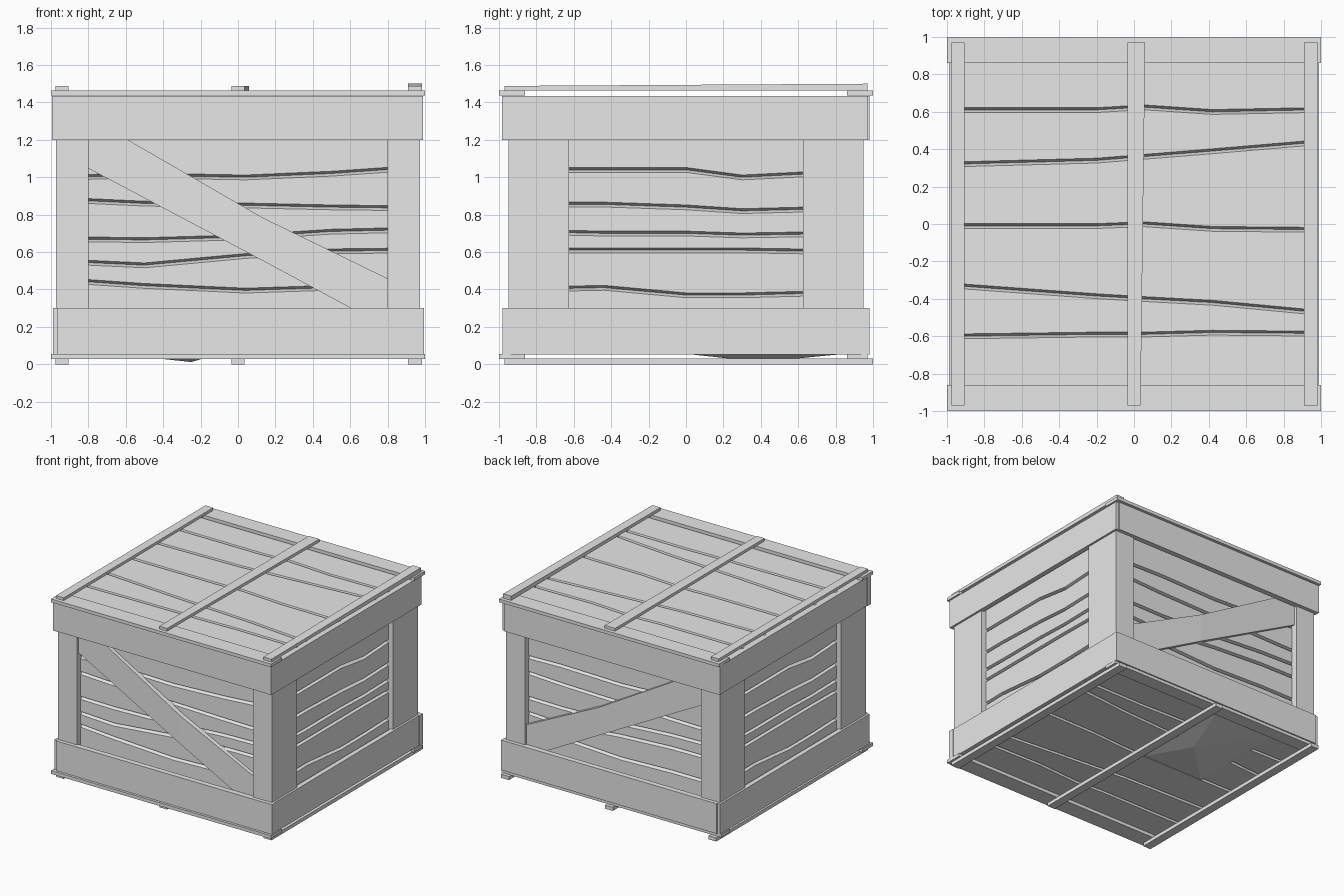
import bpy, bmesh
from math import pi
from mathutils import Matrix, Vector

cube = bpy.data.objects.get("Cube")
if cube:
    bpy.data.objects.remove(cube, do_unlink=True)

# One plain wood grey
wood = bpy.data.materials.new("pale_grey_wood")
wood.use_nodes = True
tone = (0.8, 0.8, 0.8, 1)
wood.diffuse_color = tone
wood.node_tree.nodes["Principled BSDF"].inputs["Base Color"].default_value = tone


def finish(bm, name, matrix=None):
    if matrix:
        bm.transform(matrix)
    bmesh.ops.recalc_face_normals(bm, faces=bm.faces)
    mesh = bpy.data.meshes.new(name)
    bm.to_mesh(mesh)
    bm.free()
    mesh.materials.append(wood)
    obj = bpy.data.objects.new(name, mesh)
    bpy.context.collection.objects.link(obj)
    return obj


def loft(bm, sections):
    """Closed solid through four-point sections."""
    rings = [[bm.verts.new(p) for p in s] for s in sections]
    for a, b in zip(rings, rings[1:]):
        for i in range(4):
            j = (i + 1) % 4
            bm.faces.new((a[i], a[j], b[j], b[i]))
    bm.faces.new(rings[0])
    bm.faces.new(rings[-1])


def board(name, x, y, z, skew=0, rise=0):
    """Box from ranges; skew widens and rise lifts its back end."""
    bm = bmesh.new()
    loft(bm, [[(x[0], v, z[0]), (x[1] + s, v, z[0]),
               (x[1] + s, v, z[1] + r), (x[0], v, z[1] + r)]
              for v, s, r in ((y[0], 0, 0), (y[1], skew, rise))])
    return finish(bm, name)


def plank_panel(name, matrix, stations, seams, low, high, out):
    """Row of planks with wavy, chamfered seams between them."""
    bm = bmesh.new()
    n = len(stations)
    edges = [[low] * n] + seams + [[high] * n]
    for lower, upper in zip(edges, edges[1:]):
        loft(bm, [[(u, a + 0.012, out), (u, b - 0.014, out),
                   (u, b, out - 0.035), (u, a, out - 0.035)]
                  for u, a, b in zip(stations, lower, upper)])
    return finish(bm, name, matrix)


def facing(turns):
    return Matrix.Rotation(turns * pi / 2, 4, "Z") @ Matrix.Rotation(pi / 2, 4, "X")


# Planked walls, top and floor
front_seams = [[.45, .42, .395, .41, .41], [.55, .53, .58, .605, .61],
               [.67, .665, .68, .71, .72], [.88, .86, .85, .84, .835],
               [1.0, 1.01, 1.0, 1.02, 1.05]]
side_seams = [[.4, .41, .37, .37, .385], [.61, .61, .61, .61, .6],
              [.71, .7, .7, .69, .7], [.855, .855, .84, .82, .835],
              [1.04, 1.04, 1.04, 1.0, 1.03]]
top_seams = [[-.6, -.59, -.59, -.58, -.585], [-.33, -.385, -.4, -.42, -.47],
             [-.01, -.01, 0, -.025, -.03], [.32, .34, .36, .39, .435],
             [.61, .61, .625, .6, .61]]
front_stations = [-.93, -.5, .04, .5, .93]
side_stations = [-.9, -.44, 0, .3, .9]
top_stations = [-.95, -.2, .05, .42, .95]
for turn, name in enumerate(("front", "left", "back", "right")):
    if turn % 2:
        plank_panel(name + "_planks", facing(turn), side_stations, side_seams, .1, 1.4, .93)
    else:
        plank_panel(name + "_planks", facing(turn), front_stations, front_seams, .1, 1.4, .9)
plank_panel("top_planks", Matrix(), top_stations, top_seams, -.94, .94, 1.432)
plank_panel("floor_planks", Matrix.Rotation(pi, 4, "X"), top_stations, top_seams,
            -.94, .94, -.055)

# Inner core closes the seams
board("inner_core", (-.89, .89), (-.86, .86), (.1, 1.39))

# Diagonal braces on front and back
for turn, flip, name in ((0, 1, "front_brace"), (2, -1, "back_brace")):
    bm = bmesh.new()
    loft(bm, [[(u * flip, lo, out), (u * flip, hi, out), (u * flip, hi, .89), (u * flip, lo, .89)]
              for u, lo, hi, out in ((-.9, 1.1, 1.38, .925), (.13, .555, .785, .94),
                                     (.9, .14, .41, .93))])
    finish(bm, name, facing(turn))

# Corner posts: a face board and a wide side board at each corner
for sx, side in ((-1, "right"), (1, "left")):
    for sy, end in ((-1, "front"), (1, "back")):
        xs = sorted((sx * .8, sx * .972))
        ys = sorted((sy * .89, sy * .95))
        board(f"{end}_{side}_post", xs, ys, (.1, 1.4))
        xs = sorted((sx * .91, sx * .973))
        ys = sorted((sy * .625, sy * .949))
        board(f"{end}_{side}_side_post", xs, ys, (.1, 1.4))

# Horizontal bands round the top and bottom
for name, z, shift in (("top", (1.2, 1.435), -.015), ("bottom", (.053, .3), .015)):
    for sy, end in ((-1, "front"), (1, "back")):
        ys = sorted((sy * .935, sy * .98))
        board(f"{name}_{end}_band", (-.98 + shift, .98 + shift), ys, z)
    for sx, side in ((-1, "right"), (1, "left")):
        xs = sorted((sx * .95, sx * .99))
        board(f"{name}_{side}_band", xs, (-.975 + shift / 2, .97), z)

# End boards under the runners
for name, z in (("lid", (1.438, 1.465)), ("base", (.028, .055))):
    board(name + "_front_end_board", (-1, 1), (-1, -.86), z)
    board(name + "_back_end_board", (-1, 1), (.86, 1 if name == "lid" else .97), z)

# Runners over the lid and under the base
for name, x, skew, rise in (("right", (-.975, -.905), 0, 0), ("middle", (-.035, .035), .025, 0),
                            ("left", (.91, .983), 0, .012)):
    board(name + "_lid_runner", x, (-.97, .97), (1.464, 1.488), skew, rise)
    board(name + "_base_runner", x, (-.97, 1), (0, .03))

# Sagging floor plank
bm = bmesh.new()
corners = [bm.verts.new(p) for p in ((-.66, 0, .056), (-.1, 0, .056), (-.1, .85, .056), (-.66, .85, .056))]
sag = bm.verts.new((-.25, .4, .012))
for i in range(4):
    bm.faces.new((corners[i], corners[(i + 1) % 4], sag))
bm.faces.new(corners)
finish(bm, "sagging_floor_plank")
